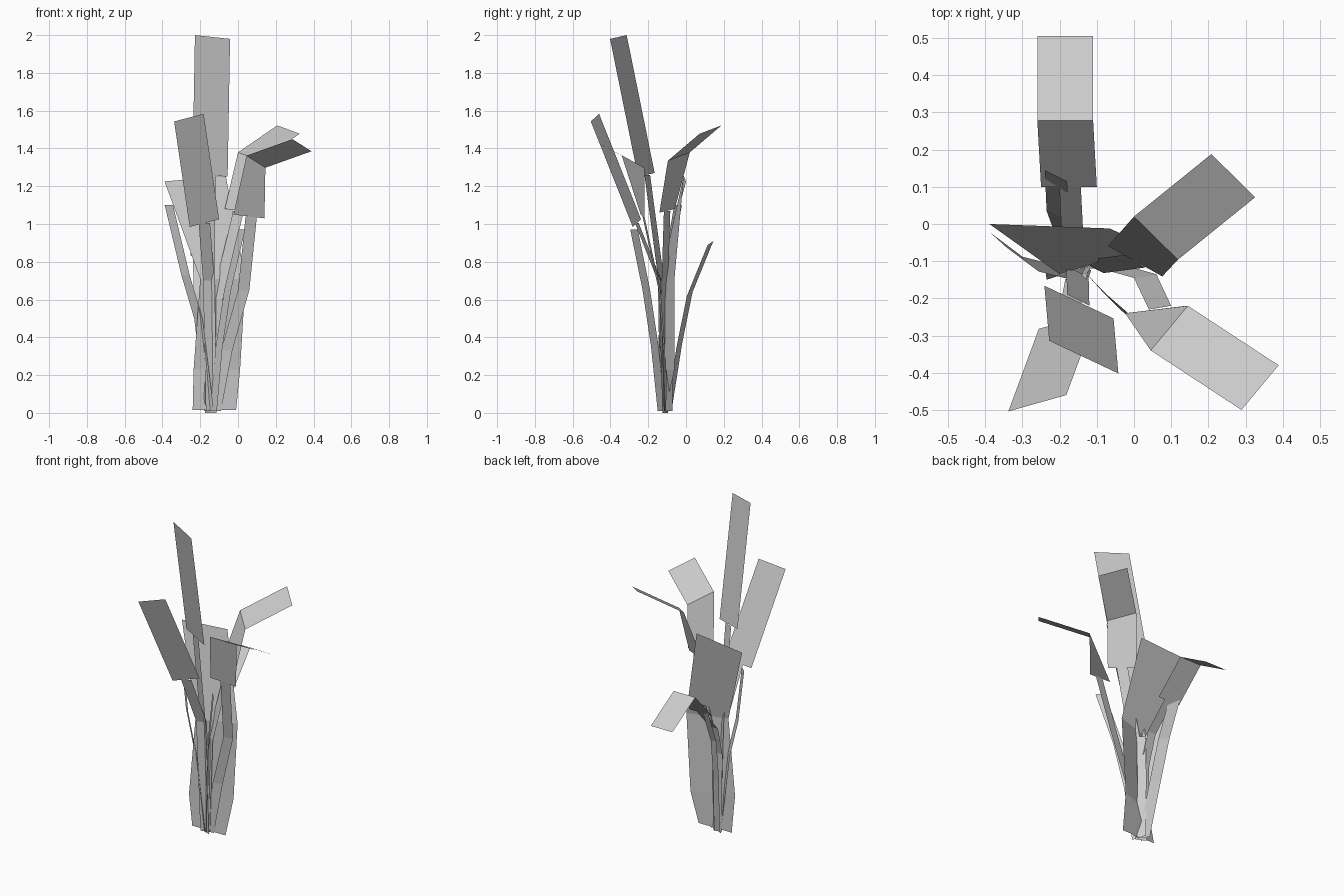
import bpy
from mathutils import Vector


def ribbon(name, rungs):
    """Flat strip: each rung is centre xyz, plus half-width xyz (kept from previous if omitted)."""
    verts, half = [], None
    for r in rungs:
        c = Vector(r[:3])
        if len(r) == 6:
            half = Vector(r[3:])
        verts += [c - half, c + half]
    faces = [(i, i + 1, i + 3, i + 2) for i in range(0, len(verts) - 2, 2)]
    mesh = bpy.data.meshes.new(name)
    mesh.from_pydata(verts, [], faces)
    mesh.update()
    bpy.context.collection.objects.link(bpy.data.objects.new(name, mesh))


# Tall upright leaf
ribbon("tall_blade", [(-.148, -.21, 1.26, .093, -.044, -.01), (-.135, -.358, 1.99)])
ribbon("tall_stem", [(-.145, -.11, 0, .03, -.015, 0), (-.152, -.128, .68),
                     (-.15, -.205, 1.26)])

# Leaf leaning forward and left
ribbon("front_left_blade", [(-.178, -.26, 1.005, .078, .022, .02), (-.26, -.482, 1.563)])
ribbon("front_left_stem", [(-.14, -.12, .01, .03, .01, 0), (-.155, -.14, .7),
                           (-.178, -.26, 1.005)])

# Bent leaf to the front right
ribbon("front_right_blade", [(.058, -.23, 1.04, .082, .01, -.01),
                             (.095, -.28, 1.33, .05, .06, -.032), (.339, -.44, 1.417)])
ribbon("front_right_stem", [(-.12, -.115, .01, .03, .005, 0), (-.06, -.115, .33),
                            (.03, -.14, .65), (.07, -.225, 1.04)])

# Bent leaf to the back right
ribbon("back_right_blade", [(.003, -.1, 1.07, .073, -.041, -.01),
                            (.059, -.038, 1.357, .059, -.058, -.022), (.267, .13, 1.5)])
ribbon("back_right_stem", [(-.14, -.1, .01, .028, -.017, 0), (-.11, -.115, .6),
                           (.003, -.1, 1.07)])

# Drooping leaf to the back
ribbon("back_blade", [(-.175, .1, .83, .075, 0, 0), (-.185, .279, 1.017), (-.185, .506, .885)])
ribbon("back_stem", [(-.15, -.1, .01, .029, 0, 0), (-.16, -.09, .5),
                     (-.165, -.04, .68), (-.172, .1, .83)])

# Broad central leaf
ribbon("broad_leaf", [(-.125, -.11, .015, .115, 0, 0), (-.112, -.105, .23, .123, .045, 0),
                      (-.08, -.098, .71, .12, .037, 0), (-.227, -.006, 1.24, .162, -.006, .015)])

# Slim leaves and the short inner shoot
ribbon("slim_leaf_left", [(-.15, -.12, .01, .022, -.02, 0), (-.21, -.125, .5),
                          (-.278, -.108, .73), (-.366, -.042, 1.1)])
ribbon("slim_leaf_back", [(-.15, -.09, .01, .03, -.015, -.01), (-.185, -.035, .36),
                          (-.205, .02, .63), (-.21, .13, .9)])
ribbon("slim_leaf_front", [(-.13, -.13, .01, .018, -.02, 0), (-.1, -.165, .35),
                           (-.055, -.21, .65), (.02, -.275, .97)])
ribbon("inner_shoot", [(-.13, -.09, .01, .018, -.018, 0), (-.13, -.085, .4),
                       (-.125, -.085, .66)])
